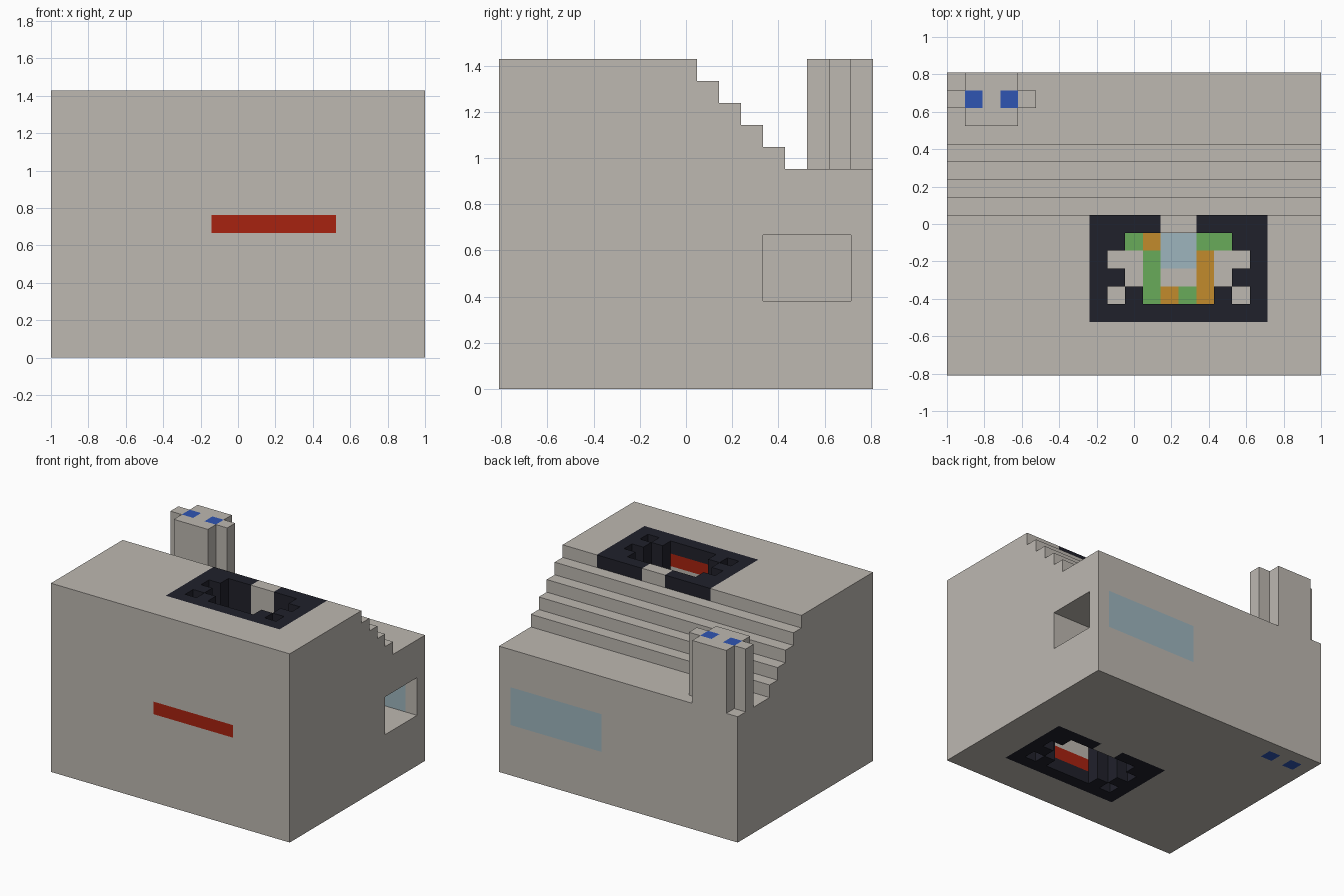
import bpy, bmesh
from mathutils import Vector

cube = bpy.data.objects.get("Cube")
if cube:
    bpy.data.objects.remove(cube, do_unlink=True)

# Everything is laid out on a grid of unit blocks
NX, NY, NZ = 21, 17, 15
U = 2 / NX


def to_world(x, y, z):
    return Vector(((x - NX / 2) * U, (y - NY / 2) * U, z * U))


def to_grid(v):
    return Vector((v.x / U + NX / 2, v.y / U + NY / 2, v.z / U))


def material(name, rgb):
    m = bpy.data.materials.new(name)
    m.use_nodes = True
    m.diffuse_color = (*rgb, 1)
    bsdf = m.node_tree.nodes["Principled BSDF"]
    bsdf.inputs["Base Color"].default_value = (*rgb, 1)
    bsdf.inputs["Roughness"].default_value = 0.9
    return m


PALETTE = {
    "stone": material("warm grey stone", (0.51, 0.48, 0.44)),
    "dark": material("near black trim", (0.0145, 0.015, 0.024)),
    "red": material("red paint", (0.39, 0.016, 0.005)),
    "blue": material("blue pipe", (0.028, 0.09, 0.45)),
    "glass": material("pale blue glass", (0.34, 0.46, 0.51)),
    "green": material("green tile", (0.14, 0.41, 0.1)),
    "orange": material("orange tile", (0.54, 0.26, 0.025)),
}
NAMES = list(PALETTE)


def prism(name, profile, x0, x1, mats):
    """Extrude a y-z outline along x."""
    bm = bmesh.new()
    face = bm.faces.new([bm.verts.new(to_world(x0, y, z)) for y, z in profile])
    ext = bmesh.ops.extrude_face_region(bm, geom=[face])
    moved = [g for g in ext["geom"] if isinstance(g, bmesh.types.BMVert)]
    bmesh.ops.translate(bm, vec=((x1 - x0) * U, 0, 0), verts=moved)
    bmesh.ops.recalc_face_normals(bm, faces=bm.faces)
    mesh = bpy.data.meshes.new(name)
    bm.to_mesh(mesh)
    bm.free()
    obj = bpy.data.objects.new(name, mesh)
    bpy.context.collection.objects.link(obj)
    for key in mats:
        mesh.materials.append(PALETTE[key])
    return obj


def block(name, xs, ys, zs, mats=("stone",)):
    (y0, y1), (z0, z1) = ys, zs
    return prism(name, [(y0, z0), (y1, z0), (y1, z1), (y0, z1)], *xs, mats)


def carve(obj, cutter):
    cutter.hide_render = True
    mod = obj.modifiers.new("carve", "BOOLEAN")
    mod.operation, mod.solver, mod.object = "DIFFERENCE", "EXACT", cutter
    bpy.context.view_layer.objects.active = obj
    bpy.ops.object.modifier_apply(modifier=mod.name)
    bpy.data.objects.remove(cutter, do_unlink=True)


def paint(obj, cuts, rule):
    """Split faces on grid planes, then colour each by the block behind it."""
    bm = bmesh.new()
    bm.from_mesh(obj.data)
    for axis, values in enumerate(cuts):
        normal = Vector([float(i == axis) for i in range(3)])
        for v in values:
            geom = bm.verts[:] + bm.edges[:] + bm.faces[:]
            bmesh.ops.bisect_plane(bm, geom=geom, plane_co=to_world(v, v, v),
                                   plane_no=normal, dist=1e-5)
    bm.normal_update()
    for f in bm.faces:
        p = to_grid(f.calc_center_median() - f.normal * U * 0.5)
        f.material_index = NAMES.index(rule(p))
    bm.to_mesh(obj.data)
    bm.free()


def inside(v, lo, hi):
    return lo < v < hi


def pipe_here(p):
    return inside(p.y, 15, 16) and (inside(p.x, 1, 2) or inside(p.x, 3, 4))


def body_colour(p):
    if p.y < 1 and inside(p.x, 9, 16) and inside(p.z, 7, 8):
        return "red"                                   # front stripe
    if p.y > 16 and inside(p.x, 12, 20) and inside(p.z, 4, 7):
        return "glass"                                 # rear window
    if inside(p.x, 8, 18) and inside(p.y, 3, 9):       # shaft surround
        if p.y > 8 and inside(p.x, 12, 14):
            return "stone"
        if p.y < 4 and inside(p.x, 9, 17) and inside(p.z, 1, 14):
            return "stone" if inside(p.z, 2, 13) else "red"
        return "dark"
    if p.z < 1 and pipe_here(p):
        return "blue"
    return "stone"


# Main body with a stepped back
outline = [(0, 0), (NY, 0), (NY, 10), (13, 10)]
for i in range(4):
    outline += [(13 - i, 11 + i), (12 - i, 11 + i)]
outline += [(9, 14), (9, NZ), (0, NZ)]
# drop repeated corners so each step is a clean riser and tread
outline = list(dict.fromkeys(outline))
body = prism("main_body", outline, 0, NX, NAMES)
carve(body, block("shaft_cutter", (9, 17), (4, 8), (-1, NZ + 1)))
carve(body, block("side_room_cutter", (12, NX + 1), (12, 16), (4, 7)))
paint(body, ([1, 2, 3, 4, 8, 9, 12, 14, 16, 17, 18, 20],
             [3, 4, 8, 9, 15, 16],
             [1, 2, 4, 7, 8, 13, 14]), body_colour)

# Corner tower with side fins and two pipe ends
tower = block("tower_core", (1, 4), (14, 17), (10, NZ), NAMES)
paint(tower, ([2, 3], [15, 16], []),
      lambda p: "blue" if p.z > 14 and pipe_here(p) else "stone")
for side, x in (("right", 0), ("left", 4)):
    block("tower_fin_" + side, (x, x + 1), (15, 16), (10, NZ))

# Shaft interior: tall dark pillars around a tiled floor, back row first
KEY = {"D": "dark", "G": "green", "O": "orange", "B": "glass", "W": "stone"}
ROWS = ["DGOBBGGD", "WWGBBOWW", "DWGWWOWD", "WDGOGODW"]
for r, row in enumerate(ROWS):
    for c, letter in enumerate(row):
        pillar = letter == "D"
        block("shaft_pillar" if pillar else "floor_tile",
              (9 + c, 10 + c), (7 - r, 8 - r),
              (0, NZ) if pillar else (6, 8), (KEY[letter],))
